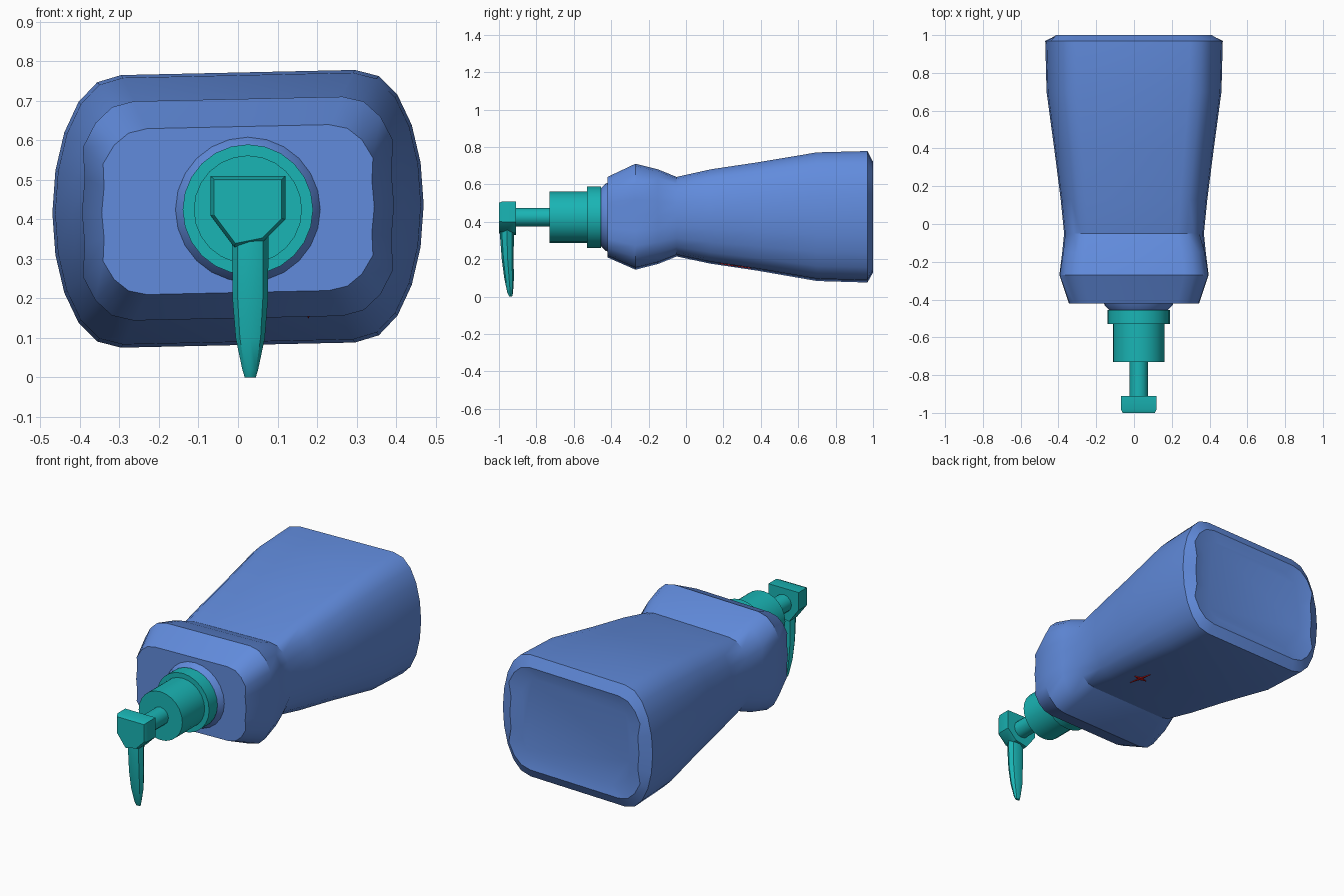
import bpy, bmesh, math
from math import sin, cos, pi

if "Cube" in bpy.data.objects:
    bpy.data.objects.remove(bpy.data.objects["Cube"])

CX, CZ = 0.025, 0.425      # pump axis


def material(name, rgb):
    m = bpy.data.materials.new(name)
    m.diffuse_color = (*rgb, 1)
    m.use_nodes = True
    m.node_tree.nodes["Principled BSDF"].inputs["Base Color"].default_value = m.diffuse_color
    return m


BLUE = material("bottle_blue", (0.12, 0.26, 0.72))
TEAL = material("pump_teal", (0.01, 0.46, 0.46))
RED = material("mark_red", (0.75, 0.01, 0.01))


def loft(name, rings, mat, angle=32):
    """Skin a list of equal-length point rings and cap both ends."""
    bm = bmesh.new()
    vs = [[bm.verts.new(p) for p in r] for r in rings]
    n = len(rings[0])
    for a, b in zip(vs, vs[1:]):
        for i in range(n):
            j = (i + 1) % n
            bm.faces.new((a[i], a[j], b[j], b[i]))
    bm.faces.new(vs[0])
    bm.faces.new(vs[-1])
    bmesh.ops.recalc_face_normals(bm, faces=bm.faces)
    me = bpy.data.meshes.new(name)
    bm.to_mesh(me)
    bm.free()
    ob = bpy.data.objects.new(name, me)
    bpy.context.collection.objects.link(ob)
    me.materials.append(mat)
    bpy.ops.object.select_all(action='DESELECT')
    ob.select_set(True)
    bpy.context.view_layer.objects.active = ob
    bpy.ops.object.shade_smooth_by_angle(angle=math.radians(angle))
    return ob


def bottle_ring(y, hw, zt, zb, dent=0.0, n=10):
    """Flat top and bottom, bulging sides with an optional side dent."""
    flat, hh, zc = hw * 0.63, (zt - zb) / 2, (zt + zb) / 2
    pts = []
    for s in (1, -1):
        for i in range(n + 1):
            a = -pi / 2 + pi * i / n
            x = flat + (hw - flat) * max(cos(a), 0) ** 0.9
            if abs(sin(a)) < 0.4:
                x -= dent
            x, z = s * x, s * hh * sin(a)
            pts.append((x, y, zc + z + 0.022 * x))
    return pts


def turned(name, profile, mat, n=24):
    """Round part around the pump axis from (y, radius) pairs."""
    return loft(name, [[(CX + r * cos(2 * pi * i / n), y, CZ + r * sin(2 * pi * i / n))
                        for i in range(n)] for y, r in profile], mat)


# bottle body: (y, half width, top z, bottom z, side dent)
body = [(-0.42, 0.365, 0.635, 0.215, 0.02), (-0.27, 0.42, 0.705, 0.15, 0.025),
        (-0.15, 0.40, 0.675, 0.18, 0.02), (-0.05, 0.37, 0.635, 0.22, 0.0),
        (0.13, 0.388, 0.675, 0.182, 0.0), (0.38, 0.42, 0.712, 0.145, 0.0),
        (0.70, 0.463, 0.765, 0.09, 0.0), (0.97, 0.47, 0.772, 0.082, 0.0),
        (1.0, 0.44, 0.715, 0.135, 0.035), (0.985, 0.36, 0.66, 0.19, 0.02)]
loft("bottle_body", [bottle_ring(*s) for s in body], BLUE)
turned("bottle_neck", [(-0.40, 0.19), (-0.43, 0.18), (-0.47, 0.14)], BLUE)

# screw cap and stem
turned("cap_collar", [(-0.455, 0.165), (-0.53, 0.165)], TEAL)
turned("cap", [(-0.52, 0.137), (-0.73, 0.137)], TEAL)
turned("pump_stem", [(-0.72, 0.05), (-0.93, 0.05)], TEAL, 12)

# pump head, a tapered plate
outline = [(-0.07, 0.51), (0.12, 0.51), (0.12, 0.40), (0.065, 0.345), (-0.01, 0.33), (-0.07, 0.41)]
loft("pump_head", [[(CX + (x - CX) * k, y, CZ + (z - CZ) * k) for x, z in outline]
                   for y, k in ((-0.91, 1.0), (-0.98, 1.0), (-1.0, 0.9))], TEAL)

# drooping spout: (z, half width, front y, back y)
spout = [(0.40, 0.046, -0.99, -0.92), (0.33, 0.046, -0.995, -0.92), (0.20, 0.045, -0.985, -0.922),
         (0.10, 0.037, -0.972, -0.92), (0.02, 0.02, -0.955, -0.925), (0.0, 0.014, -0.945, -0.93)]
rings = []
for z, w, y0, y1 in spout:
    yc, d = (y0 + y1) / 2, (y1 - y0) / 2
    rings.append([(CX + 0.006 + w * cos(i * pi / 4), yc + d * sin(i * pi / 4),
                   z) for i in range(8)])
loft("spout", rings, TEAL, 40)

# small four-pointed red mark on the underside
star = []
for i in range(8):
    r = 1.0 if i % 2 == 0 else 0.22
    star.append((0.178 + 0.04 * r * cos(i * pi / 4), 0.265 + 0.085 * r * sin(i * pi / 4)))
loft("underside_mark", [[(x, y, 0.166 - 0.15 * (y - 0.265) + 0.022 * x - h) for x, y in star]
                        for h in (0.0, 0.008)], RED)
